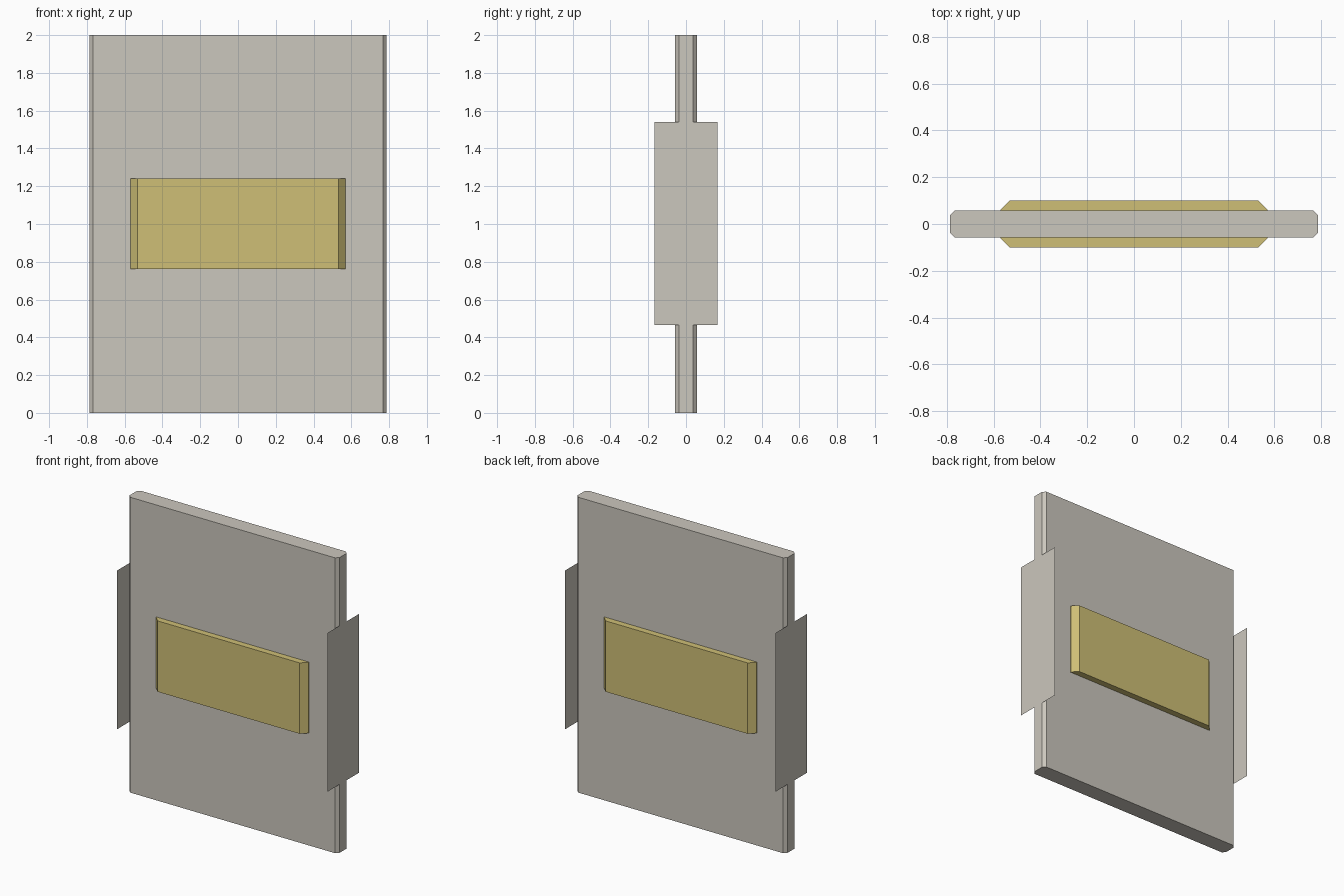
import bpy, bmesh

cube = bpy.data.objects.get("Cube")
if cube:
    bpy.data.objects.remove(cube, do_unlink=True)


def material(name, rgb):
    m = bpy.data.materials.new(name)
    m.use_nodes = True
    col = (*rgb, 1.0)
    m.diffuse_color = col
    m.node_tree.nodes["Principled BSDF"].inputs["Base Color"].default_value = col
    return m


grey = material("warm grey", (0.60, 0.57, 0.51))
gold = material("dull gold", (0.62, 0.52, 0.18))


def finish(name, bm, mat):
    me = bpy.data.meshes.new(name)
    bm.to_mesh(me)
    bm.free()
    me.materials.append(mat)
    ob = bpy.data.objects.new(name, me)
    bpy.context.collection.objects.link(ob)
    return ob


def prism(name, outline, z0, z1, mat):
    """Extrude an (x, y) outline from z0 up to z1."""
    bm = bmesh.new()
    face = bm.faces.new([bm.verts.new((x, y, z0)) for x, y in outline])
    top = bmesh.ops.extrude_face_region(bm, geom=[face])["geom"]
    verts = [v for v in top if isinstance(v, bmesh.types.BMVert)]
    bmesh.ops.translate(bm, vec=(0, 0, z1 - z0), verts=verts)
    bmesh.ops.recalc_face_normals(bm, faces=bm.faces)
    return finish(name, bm, mat)


# Upright slab with chamfered vertical edges
W, D, CX, CY = 0.787, 0.057, 0.768, 0.037
prism("slab", [(-CX, -D), (CX, -D), (W, -CY), (W, CY),
               (CX, D), (-CX, D), (-W, CY), (-W, -CY)], 0, 2, grey)

# Raised panel on each broad face, with bevelled ends
for name, s in (("front_panel", -1), ("back_panel", 1)):
    prism(name, [(-0.57, s * 0.05), (-0.57, s * 0.062), (-0.532, s * 0.10),
                 (0.532, s * 0.10), (0.57, s * 0.062), (0.57, s * 0.05)],
          0.762, 1.242, gold)

# Paper-thin plate on each narrow side
for name, s in (("left_side_plate", 1), ("right_side_plate", -1)):
    bm = bmesh.new()
    x = s * 0.789
    ring = [(-0.167, 0.465), (0.167, 0.465), (0.167, 1.54), (-0.167, 1.54)]
    bm.faces.new([bm.verts.new((x, y, z)) for y, z in ring[::s]])
    finish(name, bm, grey)
